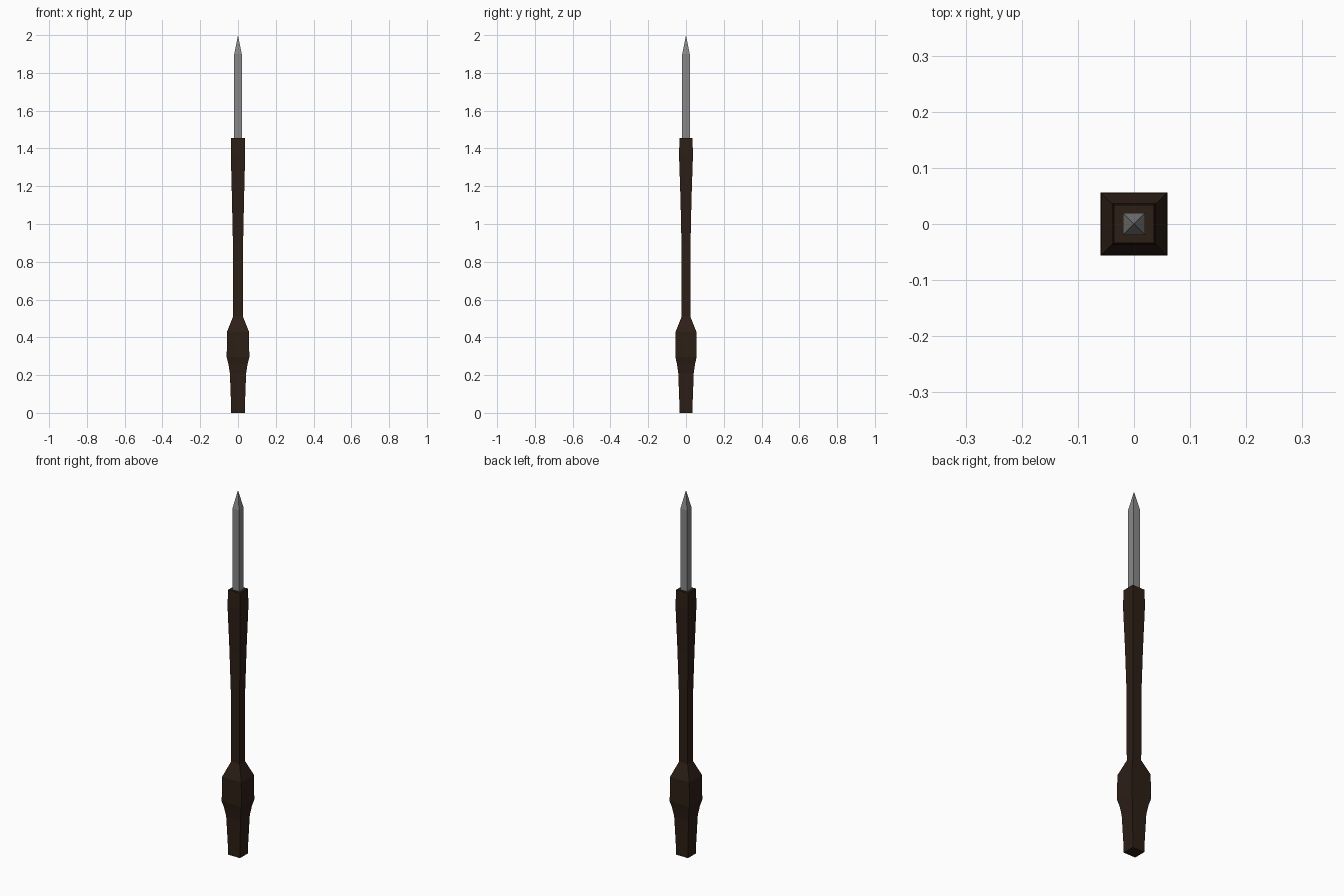
import bpy, bmesh

if "Cube" in bpy.data.objects:
    bpy.data.objects.remove(bpy.data.objects["Cube"])


def material(name, rgb):
    mat = bpy.data.materials.new(name)
    mat.diffuse_color = (*rgb, 1)
    mat.use_nodes = True
    mat.node_tree.nodes["Principled BSDF"].inputs["Base Color"].default_value = mat.diffuse_color
    return mat


def square_loft(name, sections, mat, tip=None):
    """Loft rectangles (z, half width, half depth), ending flat or in a point."""
    bm = bmesh.new()
    rings = [[bm.verts.new((sx * hx, sy * hy, z))
              for sx, sy in ((-1, -1), (1, -1), (1, 1), (-1, 1))]
             for z, hx, hy in sections]
    bm.faces.new(rings[0][::-1])
    for low, high in zip(rings, rings[1:]):
        for i in range(4):
            j = (i + 1) % 4
            bm.faces.new((low[i], low[j], high[j], high[i]))
    if tip is None:
        bm.faces.new(rings[-1])
    else:
        point = bm.verts.new((0, 0, tip))
        for i in range(4):
            bm.faces.new((rings[-1][i], rings[-1][(i + 1) % 4], point))
    bmesh.ops.recalc_face_normals(bm, faces=bm.faces)
    mesh = bpy.data.meshes.new(name)
    bm.to_mesh(mesh)
    bm.free()
    mesh.materials.append(mat)
    obj = bpy.data.objects.new(name, mesh)
    bpy.context.collection.objects.link(obj)


wood = material("dark_wood", (0.026, 0.014, 0.008))
steel = material("steel", (0.25, 0.25, 0.25))

# Handle: narrow butt, swollen grip, slim neck, flaring to the collar
square_loft("handle", [
    (0.00, 0.036, 0.034), (0.05, 0.037, 0.035), (0.21, 0.043, 0.041),
    (0.26, 0.051, 0.048), (0.295, 0.060, 0.056), (0.43, 0.058, 0.055),
    (0.51, 0.026, 0.023), (0.90, 0.027, 0.024), (1.13, 0.032, 0.029),
    (1.37, 0.038, 0.037), (1.455, 0.036, 0.034)], wood)

# Square spike with a pyramid point
square_loft("spike", [(1.40, 0.020, 0.020), (1.90, 0.020, 0.020)], steel, tip=2.0)
